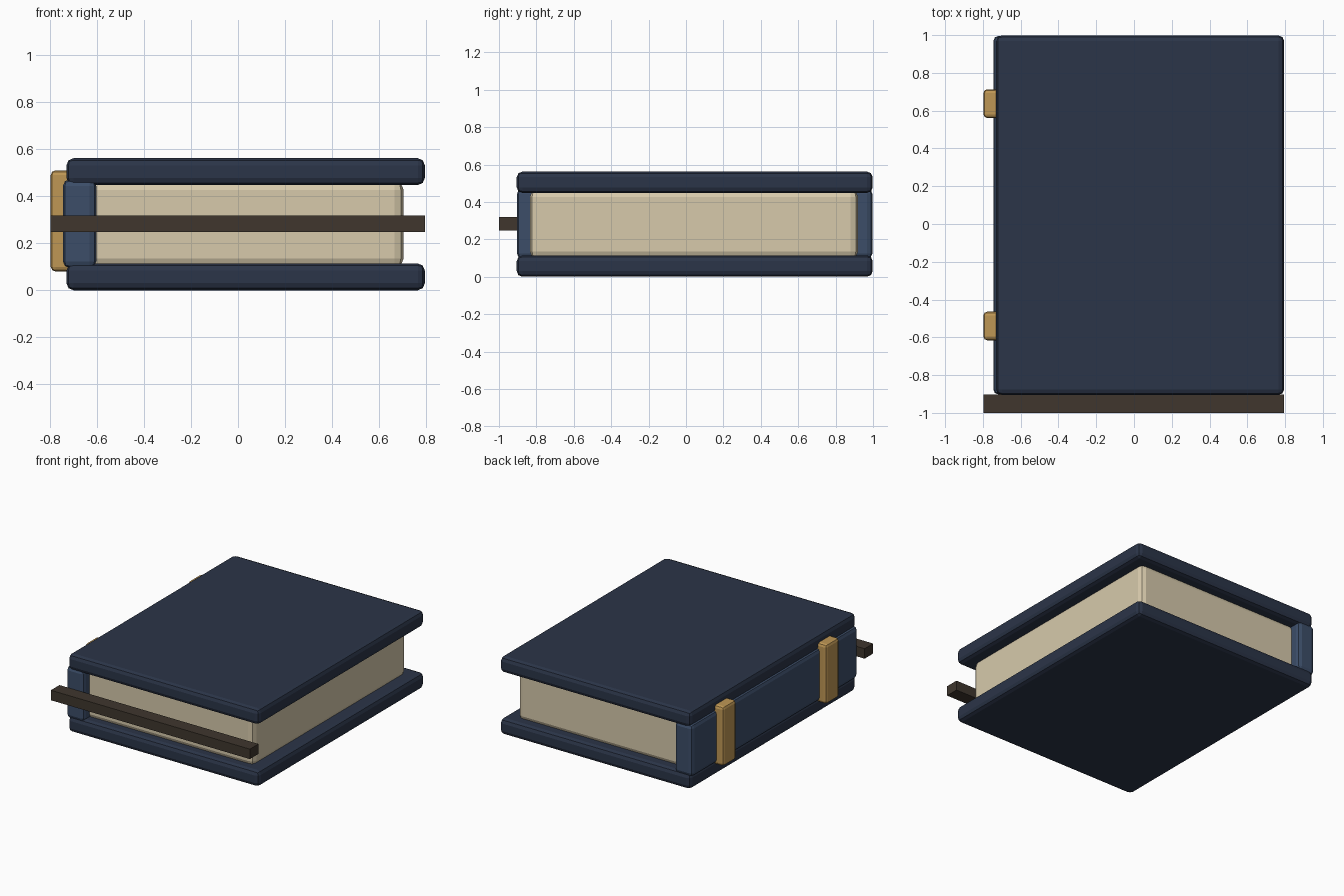
import bpy
import bmesh
from mathutils import Vector

if "Cube" in bpy.data.objects:
    bpy.data.objects.remove(bpy.data.objects["Cube"])


def material(name, color):
    m = bpy.data.materials.new(name)
    m.diffuse_color = (*color, 1)
    m.use_nodes = True
    m.node_tree.nodes["Principled BSDF"].inputs["Base Color"].default_value = m.diffuse_color
    return m


def box(name, lo, hi, mat, bevel=0.0):
    """Box between two corners, with an optional two-step rounded edge."""
    lo, hi = Vector(lo), Vector(hi)
    bm = bmesh.new()
    bmesh.ops.create_cube(bm, size=1)
    bmesh.ops.scale(bm, vec=hi - lo, verts=bm.verts)
    bmesh.ops.translate(bm, vec=(hi - lo) / 2 + lo, verts=bm.verts)
    if bevel:
        bmesh.ops.bevel(bm, geom=bm.edges[:], offset=bevel, segments=2,
                        profile=0.5, affect='EDGES')
    mesh = bpy.data.meshes.new(name)
    bm.to_mesh(mesh)
    bm.free()
    mesh.materials.append(mat)
    obj = bpy.data.objects.new(name, mesh)
    bpy.context.collection.objects.link(obj)
    return obj


cover_mat = material("cover_navy", (0.024, 0.035, 0.065))
spine_mat = material("spine_blue", (0.045, 0.075, 0.14))
page_mat = material("paper", (0.68, 0.59, 0.41))
band_mat = material("brass", (0.52, 0.31, 0.09))
strap_mat = material("dark_leather", (0.05, 0.037, 0.027))

# Front and back covers
for name, z in (("bottom_cover", 0.0), ("top_cover", 0.448)):
    box(name, (-0.73, -0.905, z), (0.795, 0.998, z + 0.114), cover_mat, 0.03)

# Page block and spine
box("pages", (-0.66, -0.835, 0.095), (0.705, 0.92, 0.467), page_mat, 0.04)
box("spine", (-0.745, -0.903, 0.095), (-0.603, 0.996, 0.472), spine_mat, 0.028)

# Raised bands on the spine
for i, y in enumerate((-0.54, 0.637), 1):
    box(f"spine_band_{i}", (-0.797, y - 0.076, 0.08), (-0.70, y + 0.076, 0.51),
        band_mat, 0.02)

# Strap across the front edge
box("strap", (-0.797, -1.0, 0.247), (0.795, -0.902, 0.319), strap_mat)
